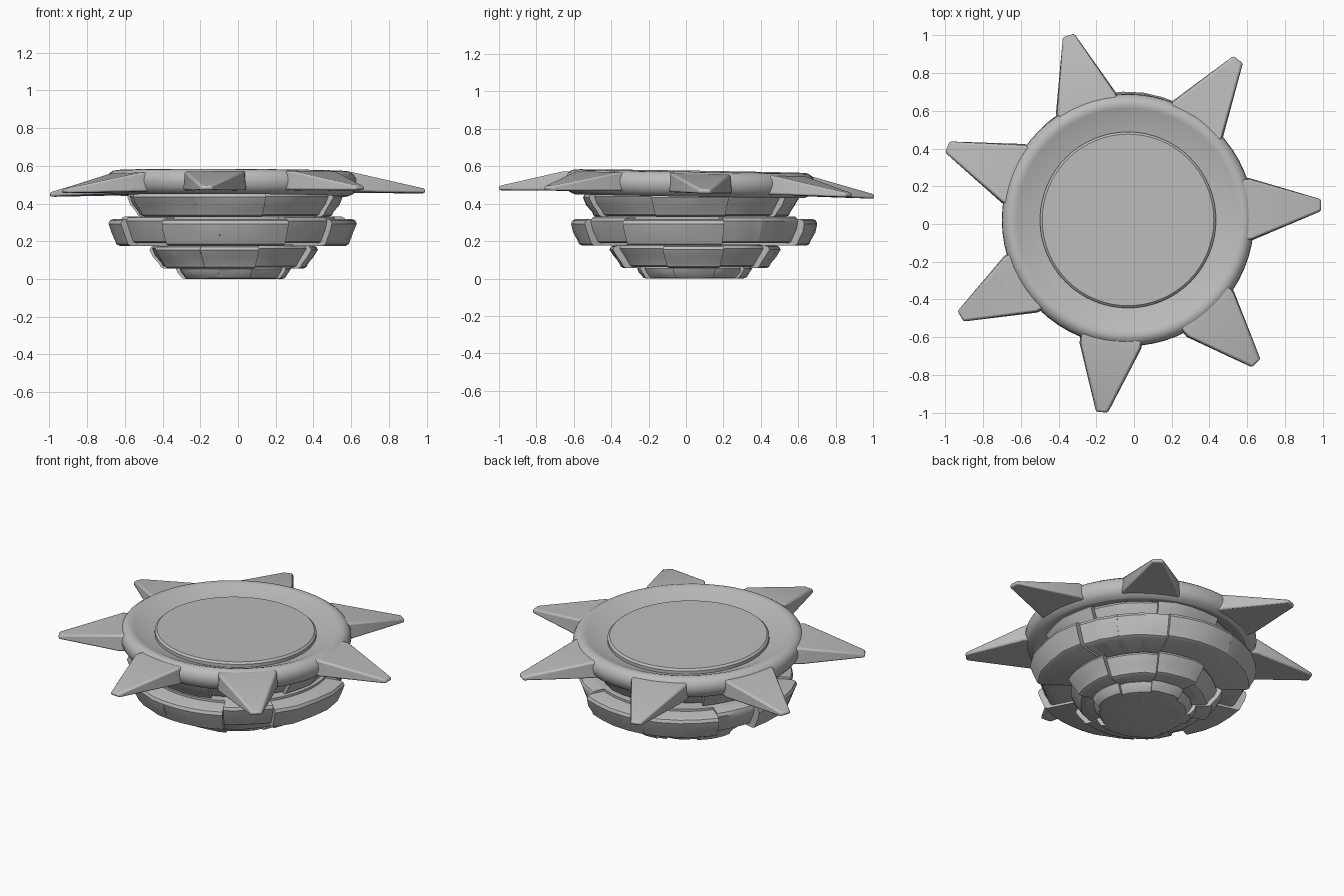
import bpy, bmesh, math, random
from mathutils import Vector

random.seed(4)
cube = bpy.data.objects.get("Cube")
if cube:
    bpy.data.objects.remove(cube)

stone = bpy.data.materials.new("grey_stone")
stone.use_nodes = True
GREY = (0.5, 0.5, 0.5, 1)
stone.diffuse_color = GREY
stone.node_tree.nodes["Principled BSDF"].inputs["Base Color"].default_value = GREY


def finish(name, bm, location=(0, 0, 0), bevel=0, smooth=35):
    """Turn a bmesh into a shaded object with the stone material."""
    bmesh.ops.remove_doubles(bm, verts=bm.verts, dist=1e-5)
    bmesh.ops.recalc_face_normals(bm, faces=bm.faces)
    mesh = bpy.data.meshes.new(name)
    bm.to_mesh(mesh)
    bm.free()
    mesh.materials.append(stone)
    obj = bpy.data.objects.new(name, mesh)
    bpy.context.collection.objects.link(obj)
    obj.location = location
    if bevel:
        mod = obj.modifiers.new("Bevel", "BEVEL")
        mod.width, mod.segments = bevel, 2
        mod.limit_method, mod.angle_limit = "ANGLE", math.radians(40)
    bpy.ops.object.select_all(action="DESELECT")
    obj.select_set(True)
    bpy.context.view_layer.objects.active = obj
    bpy.ops.object.shade_smooth_by_angle(angle=math.radians(smooth))
    return obj


def lathe(name, profile, location, steps=64, smooth=35):
    bm = bmesh.new()
    rings = []
    for i in range(steps):
        a = math.tau * i / steps
        rings.append([bm.verts.new((r * math.cos(a), r * math.sin(a), z)) for r, z in profile])
    for i in range(steps):
        p, q = rings[i], rings[(i + 1) % steps]
        for j in range(len(profile) - 1):
            bm.faces.new((p[j], q[j], q[j + 1], p[j + 1]))
    return finish(name, bm, location, smooth=smooth)


def add_block(bm, a0, a1, radius, z0, z1, taper, dent):
    """One chiselled arc-shaped stone, swept between two angles in degrees."""
    h, steps = z1 - z0, 4
    low = radius * taper
    profile = [(0.1, z0), (low - 0.022, z0), (low - 0.006, z0 + h * 0.06),
               (low + 0.002, z0 + h * 0.2), ((radius + low) / 2 + 0.004, z0 + h * 0.5),
               (radius, z0 + h * 0.82), (radius - 0.008, z0 + h * 0.95),
               (radius - 0.025, z1), (0.1, z1)]
    rings = []
    for i in range(steps + 1):
        a = math.radians(a0 + (a1 - a0) * i / steps)
        shift = random.uniform(-dent, 0)
        ring = []
        for j, (r, z) in enumerate(profile):
            if 0 < j < 8:
                r += shift + (random.uniform(-dent, dent) * 0.6 if j == 4 else 0)
            ring.append(bm.verts.new((r * math.cos(a), r * math.sin(a), z)))
        rings.append(ring)
    n = len(profile)
    for p, q in zip(rings, rings[1:]):
        for j in range(n):
            k = (j + 1) % n
            bm.faces.new((p[j], q[j], q[k], p[k]))
    bm.faces.new(rings[0])
    bm.faces.new(rings[-1])


# Stepped stone tiers: name, bottom, top, outer radius, step in, drop, taper,
# joint angles and the numbers of the set-back stones
tiers = [
    ("bottom_tier", 0.0, 0.065, 0.312, 0.025, 0, 0.91,
     (-105, -70, -22, 22, 60, 100, 140, 165, 205), (1, 3, 5, 7)),
    ("lower_tier", 0.062, 0.182, 0.462, 0.035, 0.006, 0.88,
     (-112, -72, -22, 20, 62, 100, 140, 165, 205), (1, 3, 5, 7)),
    ("middle_tier", 0.19, 0.332, 0.662, 0.04, 0.014, 0.945,
     (-96, -63, -36, 14, 36, 64, 102, 142, 165, 205, 235), (1, 3, 4, 7, 9)),
    ("upper_tier", 0.335, 0.46, 0.585, 0.035, 0.004, 0.915,
     (-110, -72, -22, 20, 60, 100, 135, 165, 205), (1, 3, 5, 7)),
]
for name, z0, z1, radius, step, drop, taper, joints, set_back in tiers:
    centre = (-0.03, 0.03 if name == "upper_tier" else 0.045, 0)
    bm = bmesh.new()
    for i, (a0, a1) in enumerate(zip(joints, joints[1:] + (joints[0] + 360,))):
        back = i in set_back
        r = radius - (step if back else 0)
        fall = 0 if back else drop
        add_block(bm, a0, a1, r, z0 - fall, z1 - fall, taper, 0.01)
    finish(name, bm, centre)
    core = radius * taper - step - 0.045
    lathe(name + "_core", [(0, z0), (core, z0), (core, z1), (0, z1)], centre)

# Rounded rim with a shallow conical dish, very slightly tilted
TILT = (-0.016, 0.005, 0)
HUB = (-0.032, 0.021, 0.506)
rim_profile = [(0, -0.045), (0.54, -0.045), (0.58, -0.06), (0.615, -0.065), (0.643, -0.053),
               (0.661, -0.03), (0.669, 0), (0.666, 0.027), (0.653, 0.05), (0.633, 0.064),
               (0.612, 0.068), (0.59, 0.062), (0.47, 0.01), (0, 0.01)]
lathe("rim", rim_profile, HUB, smooth=30).rotation_euler = TILT

# Raised plate in the dish
plate_profile = [(0, 0), (0.467, 0), (0.467, 0.03), (0.455, 0.041), (0, 0.041)]
lathe("plate", plate_profile, HUB).rotation_euler = TILT

# Spikes: two base corners and a tip, tapering outwards and drooping
spikes = [
    ((-0.09, 0.69), (-0.415, 0.585), (-0.347, 1.0)),
    ((0.47, 0.45), (0.20, 0.65), (0.552, 0.872)),
    ((0.62, -0.09), (0.61, 0.245), (0.992, 0.10)),
    ((0.28, -0.60), (0.53, -0.355), (0.648, -0.738)),
    ((-0.29, -0.63), (0.04, -0.66), (-0.17, -0.998)),
    ((-0.69, -0.17), (-0.51, -0.47), (-0.92, -0.49)),
    ((-0.58, 0.425), (-0.70, 0.11), (-0.99, 0.408)),
]
for n, corners in enumerate(spikes, 1):
    b0, b1, tip = (Vector(c) for c in corners)
    side = (b1 - b0).normalized()
    inward = (Vector(HUB[:2]) - (b0 + b1) / 2).normalized() * 0.06
    outline = [b0 + inward, b0, tip - side * 0.035, tip + side * 0.035, b1, b1 + inward]
    bm = bmesh.new()
    layers = []
    for top in (False, True):
        layer = []
        for i, p in enumerate(outline):
            at_tip = i in (2, 3)
            z = (0.474 if at_tip else 0.558) if top else (0.451 if at_tip else 0.457)
            z += -0.022 * p.y + 0.006 * p.x
            # the upper face is a little narrower than the lower one
            pull = 0.008 if top and i < 3 else -0.008 if top else 0
            q = p + side * pull
            layer.append(bm.verts.new((q.x, q.y, z)))
        layers.append(layer)
    low, high = layers
    bm.faces.new(low)
    # upper face split along the base so each piece stays flat
    bm.faces.new((high[0], high[1], high[4], high[5]))
    bm.faces.new(high[1:5])
    for i in range(6):
        k = (i + 1) % 6
        bm.faces.new((low[i], low[k], high[k], high[i]))
    finish("spike_%d" % n, bm, bevel=0.01, smooth=30)
